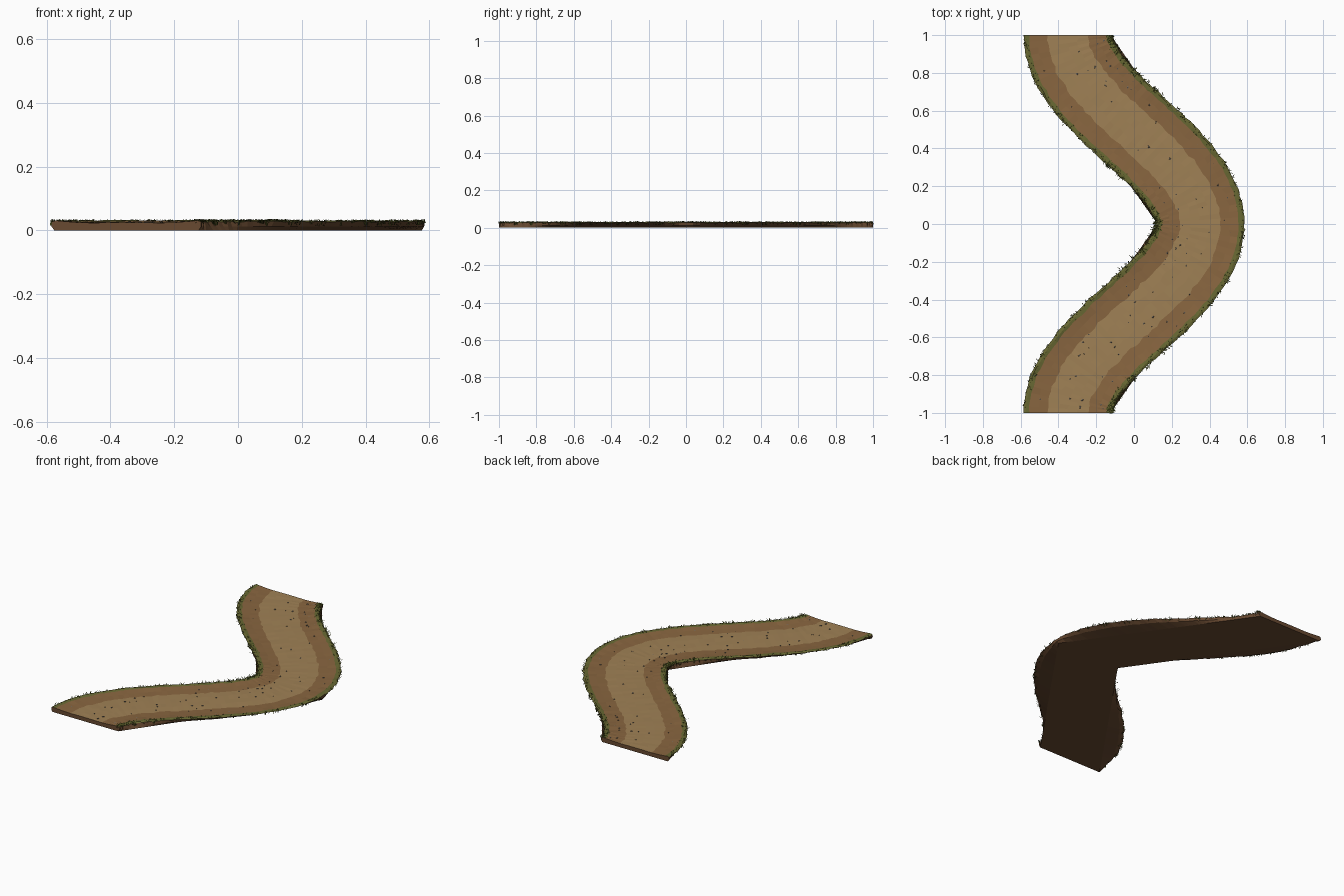
import bpy, bmesh, math, random
from mathutils import Vector, Matrix

if "Cube" in bpy.data.objects:
    bpy.data.objects.remove(bpy.data.objects["Cube"])

random.seed(4)
ROWS = 96
HALF = 0.234


def material(name, rgb):
    m = bpy.data.materials.new(name)
    m.diffuse_color = (*[(c / 255) ** 2.2 for c in rgb], 1)
    m.use_nodes = True
    m.node_tree.nodes["Principled BSDF"].inputs["Base Color"].default_value = m.diffuse_color
    return m


TRACK = material("packed_dirt", (158, 128, 86))
RUT = material("loose_dirt", (136, 102, 66))
GRASS = material("turf", (104, 104, 54))
BLADE = material("grass_blade", (66, 74, 30))
BLADE2 = material("grass_blade_light", (98, 104, 48))
SOIL = material("soil", (104, 75, 52))
STONE = material("stone", (112, 104, 94))


def finish(name, bm, mats):
    me = bpy.data.meshes.new(name)
    bm.to_mesh(me)
    bm.free()
    for m in mats:
        me.materials.append(m)
    ob = bpy.data.objects.new(name, me)
    bpy.context.collection.objects.link(ob)
    return ob


def path_point(t, offset, z=0.0):
    """Point beside the cosine centre line, offset along its normal."""
    slope = -0.35 * math.pi * math.sin(math.pi * t)
    n = Vector((1, -slope, 0)).normalized()
    return Vector((0.35 * math.cos(math.pi * t), t, z)) + n * offset


def bottom_point(y, side):
    """Point on the straight zigzag outline of the underside."""
    return Vector((0.35 - 0.70 * abs(y) + side * 0.226, y, 0))


def skin(bm, rows, mat_of):
    for a, b in zip(rows, rows[1:]):
        for j in range(len(a) - 1):
            f = bm.faces.new((a[j], a[j + 1], b[j + 1], b[j]))
            f.material_index = mat_of(j)


# Road surface: turf edge, dirt shoulder, packed centre
profile = [(-HALF, .027), (-.222, .031), (-.204, .029), (-.16, .0255), (-.108, .0235),
           (-.05, .0245), (0, .0245), (.05, .0245), (.108, .0235),
           (.16, .0255), (.204, .029), (.222, .031), (HALF, .027)]
band = [2, 2, 1, 1, 0, 0, 0, 0, 1, 1, 2, 2]
params = [-1 + 2 * i / ROWS for i in range(ROWS + 1)]
bm = bmesh.new()
rows = []
for i, t in enumerate(params):
    end = i in (0, ROWS)
    row = []
    for off, z in profile:
        rim = abs(off) > 0.2
        j = 0 if end else random.uniform(-1, 1) * (.004 if rim else .007)
        dz = 0 if end else random.uniform(-1, 1) * (.002 if rim else .0008)
        row.append(bm.verts.new(path_point(t, off + j, z + dz)))
    rows.append(row)
skin(bm, rows, lambda j: band[j])
edges = [(r[0].co.copy(), r[-1].co.copy()) for r in rows]
ends = [[v.co.copy() for v in rows[k]] for k in (0, -1)]
finish("road_surface", bm, [TRACK, RUT, GRASS])

# Earth base: walls run from the curved rim to a straight zigzag footprint
bm = bmesh.new()
rows = []
for left, right in edges:
    ring = []
    for top, side in ((left, -1), (right, 1)):
        low = bottom_point(top.y, side)
        mid = low.lerp(top, 0.7)
        mid.x += side * 0.003
        mid.z = 0.012
        ring.append([top, mid, low])
    rows.append([bm.verts.new(p) for p in ring[0] + ring[1][::-1]])
skin(bm, rows, lambda j: 0)
for row, cap in ((rows[0], ends[0]), (rows[-1], ends[1])):
    inner = [bm.verts.new(p) for p in cap[1:-1]]
    bm.faces.new(row + inner[::-1])
bmesh.ops.recalc_face_normals(bm, faces=bm.faces)
finish("earth_base", bm, [SOIL])


# Grass tufts along both rims: thin bent blades
def blade(bm, root, lean, height, width, mat):
    across = Vector((-lean.y, lean.x, 0)).normalized() * width
    mid = root + lean * 0.5 + Vector((0, 0, height * 0.75))
    tip = root + lean + Vector((0, 0, height))
    for p in (mid, tip):
        p.y = max(-1, min(1, p.y))
    v = [bm.verts.new(p) for p in (root - across, root + across,
                                   mid + across * .7, mid - across * .7, tip)]
    for ids in ((0, 1, 2, 3), (3, 2, 4)):
        bm.faces.new([v[k] for k in ids]).material_index = mat


for side, name in ((-1, "left_grass"), (1, "right_grass")):
    bm = bmesh.new()
    for _ in range(330):
        t = random.uniform(-.985, .985)
        inner_bend = side * math.cos(math.pi * t) < 0
        base = path_point(t, side * random.uniform(.214, .236), random.uniform(.014, .026))
        for _ in range(4 if inner_bend else 2):
            a = random.uniform(0, math.tau)
            r = random.uniform(.008, .026 if inner_bend else .016)
            root = base + Vector((random.uniform(-.006, .006), random.uniform(-.006, .006), 0))
            lean = Vector((math.cos(a), math.sin(a), 0)) * r
            lean.x = max(-.585 - root.x, min(.585 - root.x, lean.x))
            top = random.uniform(.030, .0365)
            blade(bm, root, lean, top - root.z, .0022, random.choice((0, 0, 1)))
    finish(name, bm, [BLADE, BLADE2])

# Pebbles scattered over the track
bm = bmesh.new()
for _ in range(90):
    p = path_point(random.uniform(-.97, .97), random.uniform(-.19, .19), .0255)
    s = random.uniform(.003, .008)
    m = (Matrix.Translation(p) @ Matrix.Rotation(random.uniform(0, 6), 4, 'Z')
         @ Matrix.Diagonal((s, s * .7, min(s * .5, .003), 1)))
    bmesh.ops.create_icosphere(bm, subdivisions=1, radius=1, matrix=m)
finish("pebbles", bm, [STONE])
